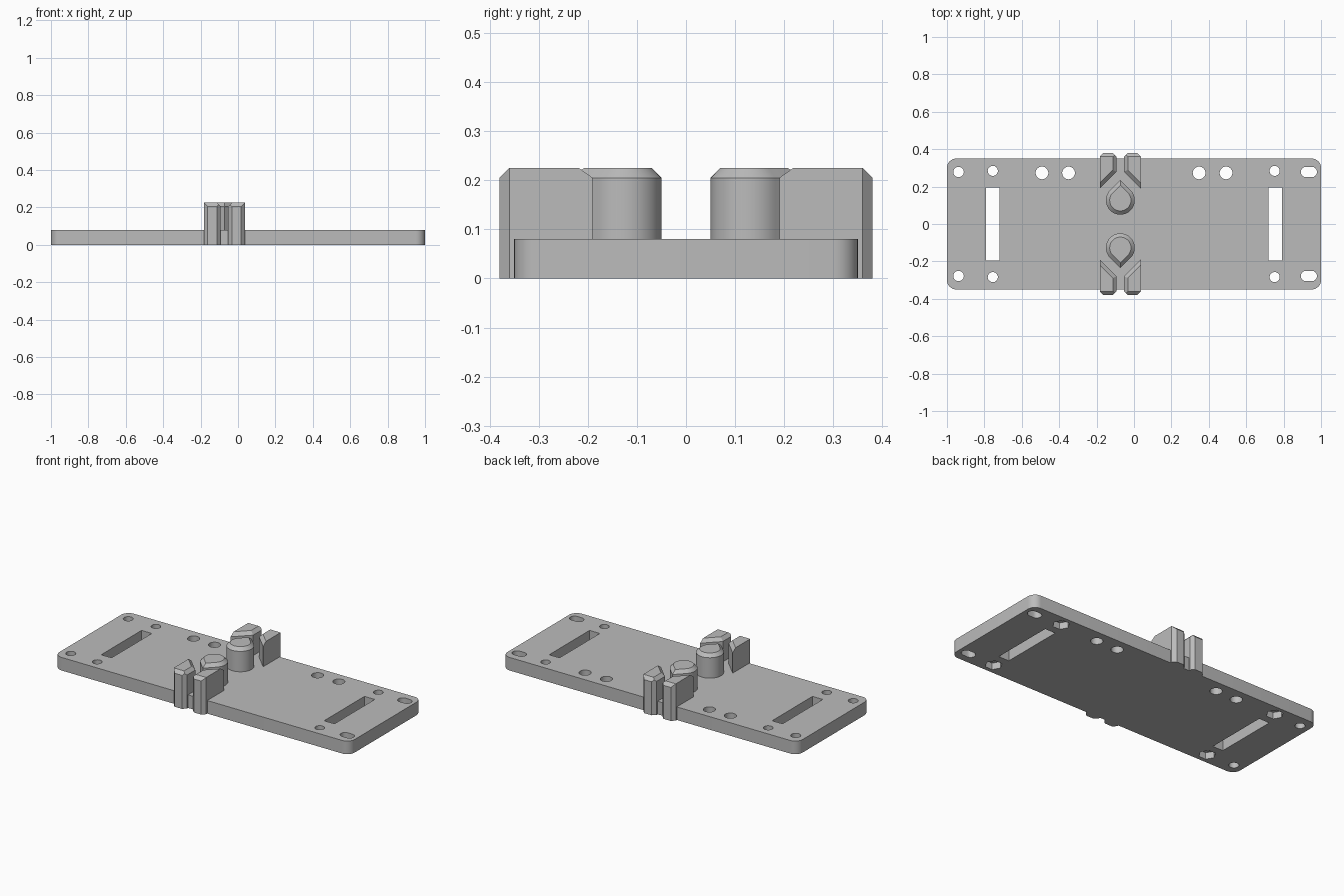
import bpy, bmesh
from math import cos, sin, pi, radians, sqrt
from mathutils import Vector

default = bpy.data.objects.get("Cube")
if default:
    bpy.data.objects.remove(default, do_unlink=True)

grey = bpy.data.materials.new("plain_grey")
grey.use_nodes = True
tone = (0.5, 0.5, 0.5, 1)
grey.diffuse_color = tone
grey.node_tree.nodes["Principled BSDF"].inputs["Base Color"].default_value = tone

THICK, TOP, CHAMFER = 0.08, 0.225, 0.02
POST_X = -0.073


def arc(cx, cy, r, a0, a1, n):
    """Points along a circular arc, angles in degrees."""
    return [(cx + r * cos(radians(a0 + (a1 - a0) * i / n)),
             cy + r * sin(radians(a0 + (a1 - a0) * i / n))) for i in range(n + 1)]


def circle(cx, cy, r, n=32):
    return arc(cx, cy, r, 0, 360, n)[:-1]


def slot(cx, cy, half, r):
    return arc(cx + half, cy, r, -90, 90, 12) + arc(cx - half, cy, r, 90, 270, 12)


def rect(x0, x1, y0, y1):
    return [(x0, y0), (x1, y0), (x1, y1), (x0, y1)]


def loft(bm, rings):
    """Solid through outlines given as (points, z), bottom to top."""
    loops = [[bm.verts.new((x, y, z)) for x, y in pts] for pts, z in rings]
    bm.faces.new(loops[0][::-1])
    bm.faces.new(loops[-1])
    for low, high in zip(loops, loops[1:]):
        n = len(low)
        for i in range(n):
            j = (i + 1) % n
            bm.faces.new((low[i], low[j], high[j], high[i]))


def finish(bm, name):
    bmesh.ops.recalc_face_normals(bm, faces=bm.faces[:])
    mesh = bpy.data.meshes.new(name)
    bm.to_mesh(mesh)
    bm.free()
    mesh.materials.append(grey)
    ob = bpy.data.objects.new(name, mesh)
    bpy.context.collection.objects.link(ob)
    return ob


def smooth(ob):
    bpy.ops.object.select_all(action="DESELECT")
    ob.select_set(True)
    bpy.context.view_layer.objects.active = ob
    bpy.ops.object.shade_smooth_by_angle(angle=radians(25))


def cut(target, outlines, z0, z1):
    """Cut prisms out of the target and remove the cutter."""
    bm = bmesh.new()
    for pts in outlines:
        loft(bm, [(pts, z0), (pts, z1)])
    cutter = finish(bm, "cutter")
    cutter.hide_render = True
    mod = target.modifiers.new("cut", "BOOLEAN")
    mod.operation, mod.solver, mod.object = "DIFFERENCE", "EXACT", cutter
    bpy.ops.object.select_all(action="DESELECT")
    target.select_set(True)
    bpy.context.view_layer.objects.active = target
    bpy.ops.object.modifier_apply(modifier=mod.name)
    bpy.data.objects.remove(cutter, do_unlink=True)


# Base plate with rounded corners
R = 0.05
corners = []
for k, (sx, sy) in enumerate([(1, 1), (-1, 1), (-1, -1), (1, -1)]):
    corners += arc(sx * (1 - R), sy * (0.35 - R), R, 90 * k, 90 * k + 90, 8)
bm = bmesh.new()
loft(bm, [(corners, 0), (corners, THICK)])
plate = finish(bm, "base_plate")

# Through holes and slots
holes = [circle(x, 0.273, 0.034) for x in (-0.492, -0.35, 0.348, 0.492)]
pockets = []
for s in (-1, 1):
    holes.append(circle(-0.938, s * 0.278, 0.028))
    holes.append(slot(0.935, s * 0.278, 0.015, 0.028))
    holes.append(rect(s * 0.755 - 0.035, s * 0.755 + 0.035, -0.195, 0.195))
    for x in (-0.755, 0.752):
        holes.append(circle(x, s * 0.284, 0.027))
        pockets.append(circle(x, s * 0.284, 0.048, 6))
cut(plate, holes, -0.1, 0.2)

# Hexagonal nut pockets underneath
cut(plate, pockets, -0.1, 0.04)
smooth(plate)


# Teardrop posts with a chamfered top
def teardrop(r, s):
    pts = arc(0, 0, r, 135, 405, 40) + [(0, r * sqrt(2))]
    return [(POST_X + x, s * (0.127 + y)) for x, y in pts]


for s, side in ((-1, "front"), (1, "back")):
    bm = bmesh.new()
    loft(bm, [(teardrop(0.077, s), THICK - 0.01),
              (teardrop(0.077, s), TOP - CHAMFER),
              (teardrop(0.077 - CHAMFER, s), TOP)])
    smooth(finish(bm, side + "_teardrop_post"))


# Guide jaws: prisms trimmed by chamfer planes, mirrored to four places
def trim(bm, point, normal):
    res = bmesh.ops.bisect_plane(bm, geom=bm.verts[:] + bm.edges[:] + bm.faces[:],
                                 plane_co=point, plane_no=normal, clear_outer=True)
    rim = [e for e in res["geom_cut"] if isinstance(e, bmesh.types.BMEdge)]
    bmesh.ops.contextual_create(bm, geom=rim)


INNER, OUTER, END, TIP = 0.02, 0.11, 0.38, 0.19
outline = [(OUTER, TIP), (OUTER, END), (INNER, END), (INNER, TIP + OUTER - INNER)]
low = TOP - CHAMFER
for s, side in ((-1, "front"), (1, "back")):
    for m, hand in ((-1, "right"), (1, "left")):
        bm = bmesh.new()
        loft(bm, [(outline, 0), (outline, TOP)])
        trim(bm, (OUTER, END - CHAMFER, 0), (1, 1, 0))
        trim(bm, (INNER, END - CHAMFER, 0), (-1, 1, 0))
        trim(bm, (0, END, low), (0, 1, 1))
        trim(bm, (INNER, 0, low), (-1, 0, 1))
        trim(bm, (OUTER, TIP, low), (-sqrt(0.5), -sqrt(0.5), 1))
        for v in bm.verts:
            v.co = Vector((POST_X + m * v.co.x, s * v.co.y, v.co.z))
        finish(bm, side + "_" + hand + "_guide_jaw")
